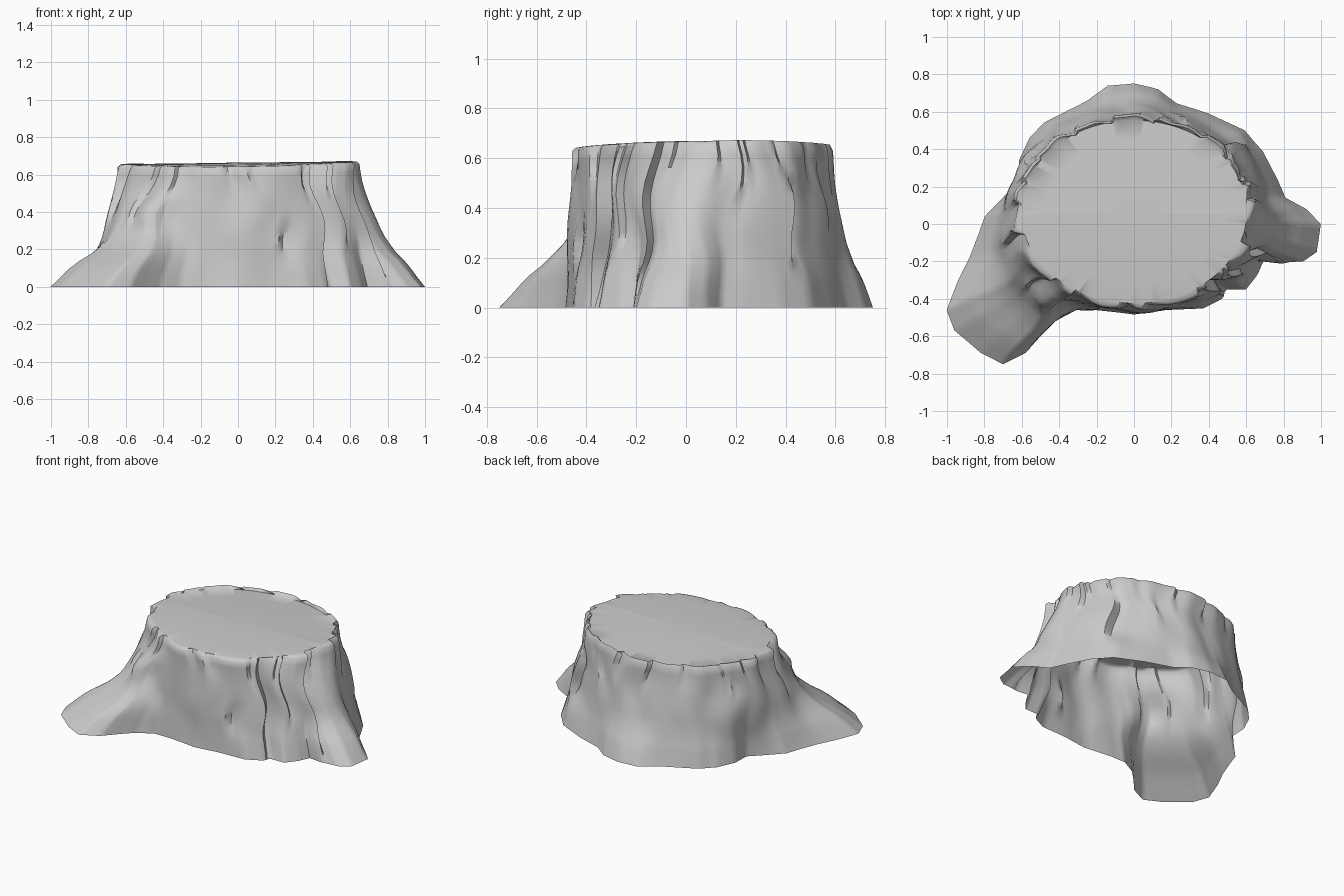
import bpy, bmesh, math, random
from mathutils import Vector

if "Cube" in bpy.data.objects:
    bpy.data.objects.remove(bpy.data.objects["Cube"])

random.seed(4)

# Ground outline of the trunk and roots, clockwise from the right root
BASE = [(1, 0), (.98, -.15), (.91, -.2), (.78, -.21), (.69, -.2), (.66, -.27), (.6, -.35),
        (.5, -.355), (.47, -.4), (.37, -.45), (.17, -.46), (0, -.485), (-.2, -.46), (-.31, -.46),
        (-.42, -.52), (-.5, -.6), (-.58, -.69), (-.7, -.75), (-.82, -.69), (-.96, -.57),
        (-1, -.46), (-.94, -.3), (-.88, -.18), (-.83, -.05), (-.8, .04), (-.7, .14), (-.62, .22),
        (-.615, .34), (-.56, .46), (-.48, .54), (-.35, .61), (-.25, .66), (-.14, .74), (0, .75),
        (.13, .72), (.23, .645), (.4, .59), (.59, .5), (.69, .39), (.77, .23), (.81, .14), (.92, .08)]
SUB = 5
CY = .065
RX, RY = .635, .515

# How far each height flares from the cut outline toward the ground outline
FLARE = [(0, 1), (.05, .89), (.1, .78), (.14, .67), (.18, .53), (.22, .42), (.26, .32), (.3, .25),
         (.35, .18), (.4, .12), (.45, .08), (.5, .05), (.55, .025), (.6, .01), (.64, 0)]

# Bark ledges: angle in degrees, low z, high z, depth, width in degrees
LEDGES = [(-49, -.1, .8, .055, 14), (-22, -.1, .8, .045, 13), (-70, .1, .4, .03, 10),
          (-123, .28, .5, .035, 10), (-138, .3, .55, .03, 10), (15, .38, .8, .025, 12),
          (40, .12, .55, .045, 16), (-36, .2, .8, .03, 8), (150, .4, .6, .025, 10),
          (-165, .3, .8, .03, 10), (65, .3, .6, .02, 12)]
# Short nicks around the cut edge
for k in range(18):
    LEDGES.append((k * 20 - 180 + random.uniform(-6, 6), random.uniform(.42, .52), .85,
                   random.uniform(.015, .025), random.uniform(7, 11)))


def wrap(d):
    return (d + 180) % 360 - 180


def bark(a, z):
    deg = math.degrees(a)
    r = .007 * math.sin(9 * a + 2 * math.sin(5 * z)) + .005 * math.sin(17 * a + 1.3)
    for c, lo, hi, depth, width in LEDGES:
        d = wrap(deg - c)
        fade = max(0, min(1, (z - lo) / .12, (hi - z) / .12))
        if 0 <= d < width:
            r -= depth * fade * (1 - d / width)
        elif -width < d < 0:
            r += .4 * depth * fade * (1 + d / width)
    # Knot above the left root
    r += .05 * math.exp(-(wrap(deg + 130) / 9) ** 2 - ((z - .42) / .07) ** 2)
    # Swelling of the left and right sides and gentle swelling elsewhere
    side = max(0, math.cos(a) ** 2)
    r += (.012 + .03 * side) * math.exp(-((z - .34) / .17) ** 2)
    return r * min(1, .15 + z * 4)


def cut_z(x, y):
    return .66 + .012 * x - .07 * (y - .08) ** 2


# Subdivide the ground outline and find smoothed matching angles on the cut outline
ground = []
for i, p in enumerate(BASE):
    a, b = Vector(p), Vector(BASE[(i + 1) % len(BASE)])
    ground += [a.lerp(b, k / SUB) for k in range(SUB)]
N = len(ground)
raw = []
for p in ground:
    t = math.atan2((p.y - CY) / RY, p.x / RX)
    if raw:
        t = raw[-1] + (t - raw[-1] + math.pi) % (2 * math.pi) - math.pi
    raw.append(t)
W = 11
angles = [sum(raw[(i + k) % N] - 2 * math.pi * ((i + k) // N) for k in range(-W, W + 1)) / (2 * W + 1)
          for i in range(N)]


def trunk_point(i, z, f):
    a = angles[i]
    # Columns meander sideways so the cracks wander
    b = a + .05 * math.sin(13 * z + 3 * a) * min(1, z * 5)
    d = Vector((math.cos(b), math.sin(b)))
    top = Vector((RX * d.x, CY + RY * d.y))
    return top.lerp(ground[i], f) + d * bark(a, z)


bm = bmesh.new()
rings = []

# Bark wall
for z, f in FLARE:
    ring = []
    for i in range(N):
        p = trunk_point(i, z, f)
        ring.append(bm.verts.new((p.x, p.y, z * cut_z(p.x, p.y) / .652)))
    rings.append(ring)

# Rounded front edge, raised back edge and flat cut face
for scale, drop_front, drop_back in ((.975, 0, -.012), (.95, -.002, .008), (.75, -.003, .008), (.35, -.003, .002)):
    ring = []
    for i in range(N):
        a = angles[i]
        w = max(0, math.sin(a)) ** .5
        p = trunk_point(i, .64, 0)
        smooth = Vector((RX * math.cos(a), CY + RY * math.sin(a)))
        p = p.lerp(smooth, 0 if scale > .96 else 1)
        x, y = p.x * scale, CY + (p.y - CY) * scale
        ring.append(bm.verts.new((x, y, cut_z(x, y) - drop_front * (1 - w) - drop_back * w)))
    rings.append(ring)

for lower, upper in zip(rings, rings[1:]):
    for i in range(N):
        j = (i + 1) % N
        bm.faces.new((lower[j], lower[i], upper[i], upper[j]))
centre = bm.verts.new((0, CY, .664))
for i in range(N):
    bm.faces.new((rings[-1][(i + 1) % N], rings[-1][i], centre))

mesh = bpy.data.meshes.new("tree_stump")
bm.to_mesh(mesh)
bm.free()
stump = bpy.data.objects.new("tree_stump", mesh)
bpy.context.collection.objects.link(stump)
bpy.context.view_layer.objects.active = stump
stump.select_set(True)
bpy.ops.object.shade_smooth_by_angle(angle=math.radians(50))
